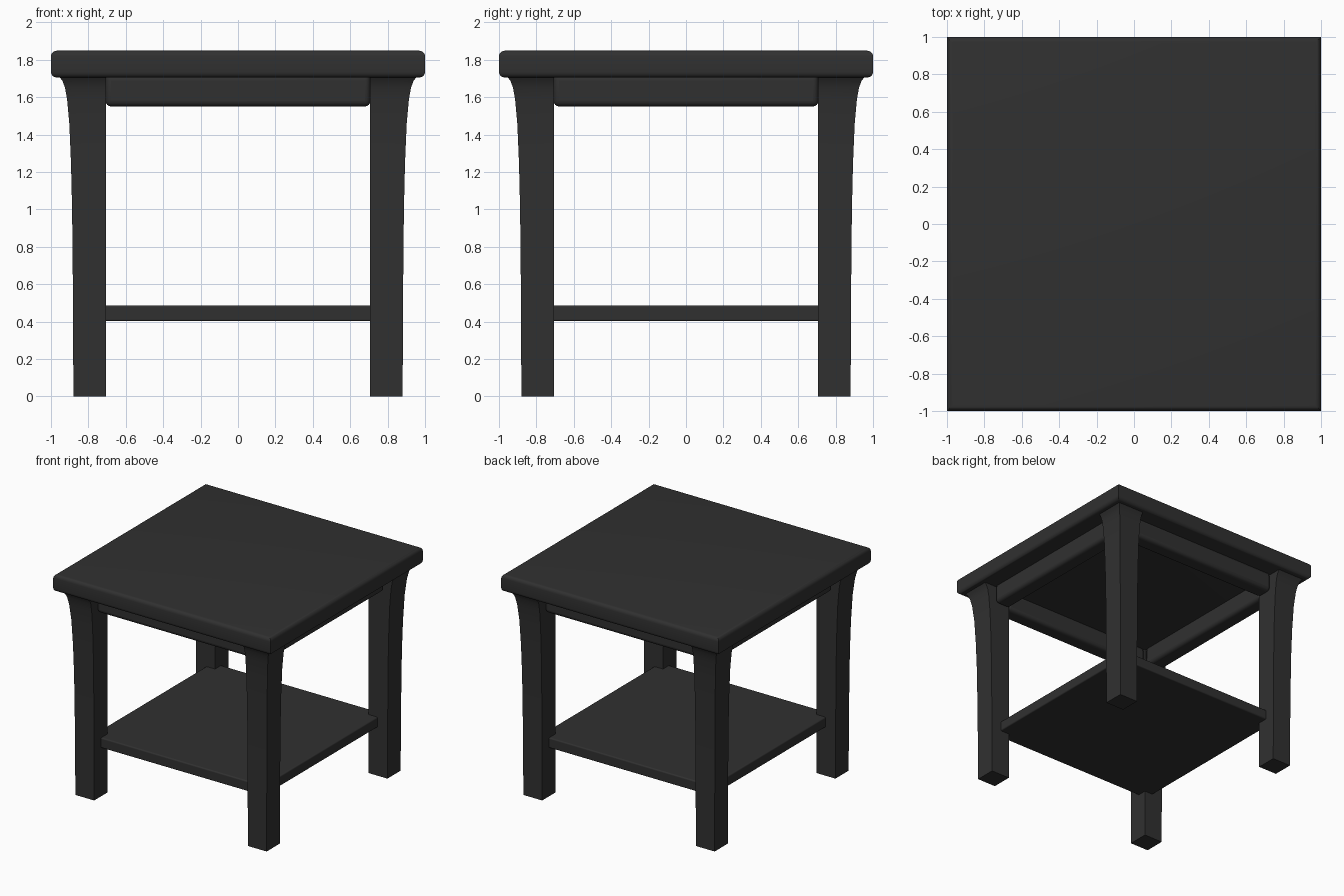
import bpy, bmesh, math

if "Cube" in bpy.data.objects:
    bpy.data.objects.remove(bpy.data.objects["Cube"])

wood = bpy.data.materials.new("black_wood")
wood.diffuse_color = (0.03, 0.03, 0.03, 1)
wood.use_nodes = True
wood.node_tree.nodes["Principled BSDF"].inputs["Base Color"].default_value = wood.diffuse_color


def finish(bm, name, bevel=0):
    bmesh.ops.recalc_face_normals(bm, faces=bm.faces)
    me = bpy.data.meshes.new(name)
    bm.to_mesh(me)
    bm.free()
    me.materials.append(wood)
    ob = bpy.data.objects.new(name, me)
    bpy.context.collection.objects.link(ob)
    if bevel:
        mod = ob.modifiers.new("rounding", 'BEVEL')
        mod.width, mod.segments = bevel, 4
    bpy.ops.object.select_all(action='DESELECT')
    ob.select_set(True)
    bpy.context.view_layer.objects.active = ob
    bpy.ops.object.shade_smooth_by_angle(angle=math.radians(35))
    return ob


def loft(name, rings, sx=1, sy=1):
    """Stack square rings (low, high, z), mirrored by sx and sy."""
    bm = bmesh.new()
    loops = [[bm.verts.new((sx * x, sy * y, z))
              for x, y in ((a, a), (b, a), (b, b), (a, b))] for a, b, z in rings]
    for lo, hi in zip(loops, loops[1:]):
        for i in range(4):
            j = (i + 1) % 4
            bm.faces.new((lo[i], lo[j], hi[j], hi[i]))
    bm.faces.new(loops[0])
    bm.faces.new(loops[-1])
    return finish(bm, name)


def box(name, lo, hi, bevel):
    bm = bmesh.new()
    bmesh.ops.create_cube(bm, size=1)
    for v in bm.verts:
        v.co = [(l + h) / 2 + c * (h - l) for l, h, c in zip(lo, hi, v.co)]
    return finish(bm, name, bevel)


# Table top: rounded rims, sharp mitred corners
R, Z0, Z1 = 0.03, 1.705, 1.848
rim = []
for k in range(6):
    t = math.pi / 2 * k / 5
    rim.append((1 - R + R * math.sin(t), Z0 + R - R * math.cos(t)))
rim += [(w, Z0 + Z1 - z) for w, z in reversed(rim)]
loft("table_top", [(-w, w, z) for w, z in rim])

# Legs: straight inside, flaring outwards under the top
flare = [(0.88, 0), (0.883, 0.6), (0.887, 1.0), (0.893, 1.25), (0.902, 1.46),
         (0.914, 1.59), (0.925, 1.65), (0.938, 1.685), (0.955, 1.71)]
for sx, side in ((-1, "left"), (1, "right")):
    for sy, end in ((-1, "front"), (1, "back")):
        loft(f"{end}_{side}_leg", [(0.707, w, z) for w, z in flare], sx, sy)

# Apron rails between the legs
L, IN, OUT, B, T = 0.708, 0.71, 0.85, 1.55, 1.72
box("front_apron", (-L, -OUT, B), (L, -IN, T), 0.03)
box("back_apron", (-L, IN, B), (L, OUT, T), 0.03)
box("left_apron", (-OUT, -L, B), (-IN, L, T), 0.03)
box("right_apron", (IN, -L, B), (OUT, L, T), 0.03)

# Lower shelf, its corners let into the legs
box("shelf", (-0.79, -0.79, 0.402), (0.79, 0.79, 0.487), 0.01)
